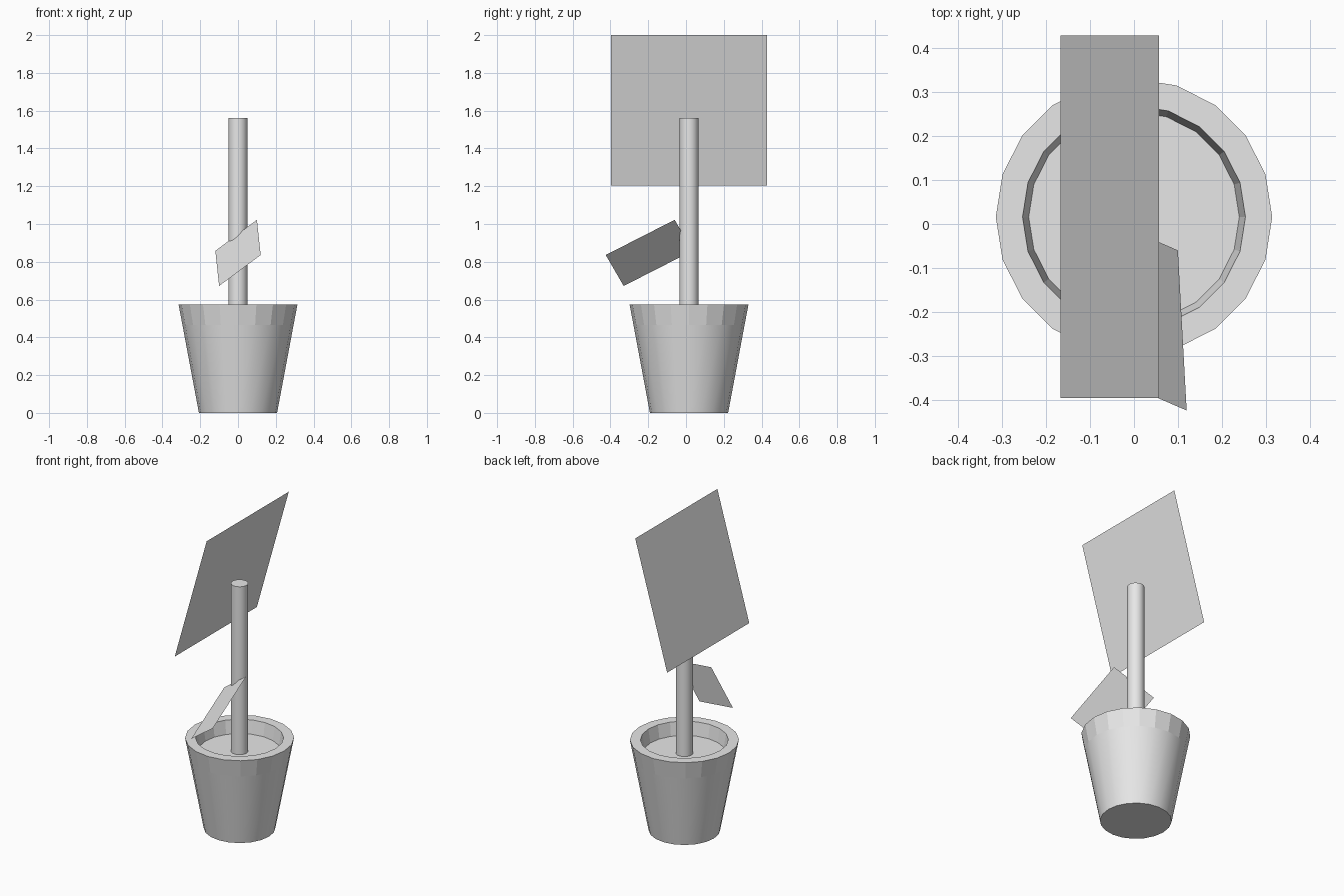
import bpy
import bmesh
from math import cos, sin, tau
from mathutils import Vector

cube = bpy.data.objects.get("Cube")
if cube:
    bpy.data.objects.remove(cube, do_unlink=True)

SIDES = 20
CENTRE_Y = 0.016

grey = bpy.data.materials.new("plain grey")
grey.use_nodes = True
grey.diffuse_color = (0.8, 0.8, 0.8, 1)
for node in grey.node_tree.nodes:
    if node.type == "BSDF_PRINCIPLED":
        node.inputs["Base Color"].default_value = grey.diffuse_color


def finish(name, bm):
    mesh = bpy.data.meshes.new(name)
    bm.to_mesh(mesh)
    bm.free()
    mesh.materials.append(grey)
    obj = bpy.data.objects.new(name, mesh)
    bpy.context.collection.objects.link(obj)
    return obj


def lathe(name, profile, smooth_bands):
    """Revolve (radius, height) pairs and cap both ends."""
    bm = bmesh.new()
    rings = []
    for r, z in profile:
        rings.append([bm.verts.new((r * cos(tau * i / SIDES),
                                    CENTRE_Y + r * sin(tau * i / SIDES), z))
                      for i in range(SIDES)])
    for k, (low, high) in enumerate(zip(rings, rings[1:])):
        for i in range(SIDES):
            j = (i + 1) % SIDES
            face = bm.faces.new((low[i], low[j], high[j], high[i]))
            face.smooth = k in smooth_bands
    bm.faces.new(rings[0][::-1])
    bm.faces.new(rings[-1])
    # Keep the ring edges crisp
    for ring in rings:
        for i in range(SIDES):
            bm.edges.get((ring[i], ring[(i + 1) % SIDES])).smooth = False
    return finish(name, bm)


def sheet(name, corner, side_a, side_b):
    """A flat four-sided sheet from one corner and two edges."""
    bm = bmesh.new()
    c, a, b = Vector(corner), Vector(side_a), Vector(side_b)
    bm.faces.new([bm.verts.new(p) for p in (c, c + a, c + a + b, c + b)])
    return finish(name, bm)


# Tapered pot: smooth body, faceted collar, flat rim, inner wall and soil
lathe("pot", [(0.207, 0), (0.294, 0.465), (0.315, 0.575),
              (0.254, 0.575), (0.24, 0.49)], {0})

# Upright stem standing in the soil
lathe("stem", [(0.05, 0.48), (0.05, 1.56)], {0})

# Large leaning panel beside the top of the stem
sheet("large_leaf", (-0.168, -0.397, 1.205), (0, 0.827, 0), (0.225, 0, 0.795))

# Small drooping panel passing through the stem
sheet("small_leaf", (-0.12, 0.035, 0.858), (0.02, -0.365, -0.186), (0.22, -0.095, 0.164))
